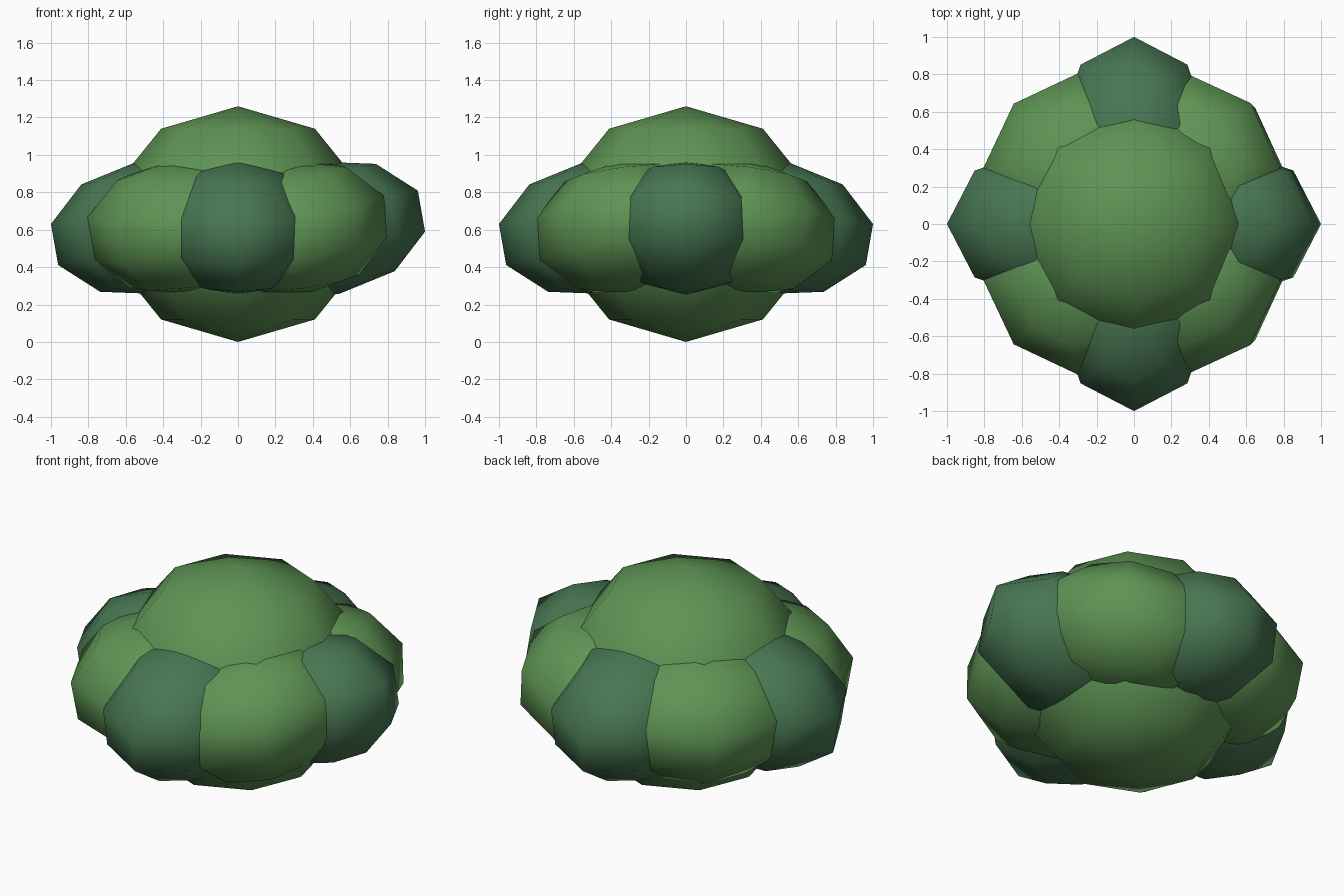
import bpy, bmesh, math
from mathutils import Matrix, Vector

if "Cube" in bpy.data.objects:
    bpy.data.objects.remove(bpy.data.objects["Cube"])


def material(name, rgb):
    m = bpy.data.materials.new(name)
    m.diffuse_color = (*rgb, 1.0)
    m.use_nodes = True
    m.node_tree.nodes["Principled BSDF"].inputs["Base Color"].default_value = m.diffuse_color
    return m


LIGHT = material("leaf_green", (0.112, 0.296, 0.089))
DARK = material("deep_green", (0.063, 0.181, 0.084))


def clump(name, mat, centre, size, azimuth=0.0, lean=(0, 0), tilt=10):
    """Low-poly smooth ellipsoid: turned about z, then its top leans towards `lean`."""
    bm = bmesh.new()
    bmesh.ops.create_uvsphere(bm, u_segments=8, v_segments=5, radius=1.0)
    m = Matrix.Rotation(azimuth, 4, 'Z') @ Matrix.Diagonal((*size, 1.0))
    if lean != (0, 0):
        axis = Vector((0, 0, 1)).cross(Vector((*lean, 0)))
        m = Matrix.Rotation(math.radians(tilt), 4, axis.normalized()) @ m
    bm.transform(Matrix.Translation(centre) @ m)
    for f in bm.faces:
        f.smooth = True
    mesh = bpy.data.meshes.new(name)
    bm.to_mesh(mesh)
    bm.free()
    mesh.materials.append(mat)
    bpy.context.collection.objects.link(bpy.data.objects.new(name, mesh))


# Large central mound
clump("centre_clump", LIGHT, (0, 0, 0.63), (0.70, 0.70, 0.63))

# Ring of eight clumps; every top leans to -x and away from the middle in y
for i in range(8):
    a = i * math.pi / 4
    dx, dy = round(math.cos(a), 6), round(math.sin(a), 6)
    lean = (-abs(dx), dy)
    if i % 2:
        clump(f"diagonal_clump_{i}", LIGHT, (0.45 * dx, 0.45 * dy, 0.61),
              (0.47, 0.535, 0.36), a, lean)
    else:
        clump(f"side_clump_{i}", DARK, (0.475 * dx, 0.475 * dy, 0.61),
              (0.54, 0.425, 0.36), a, lean)
